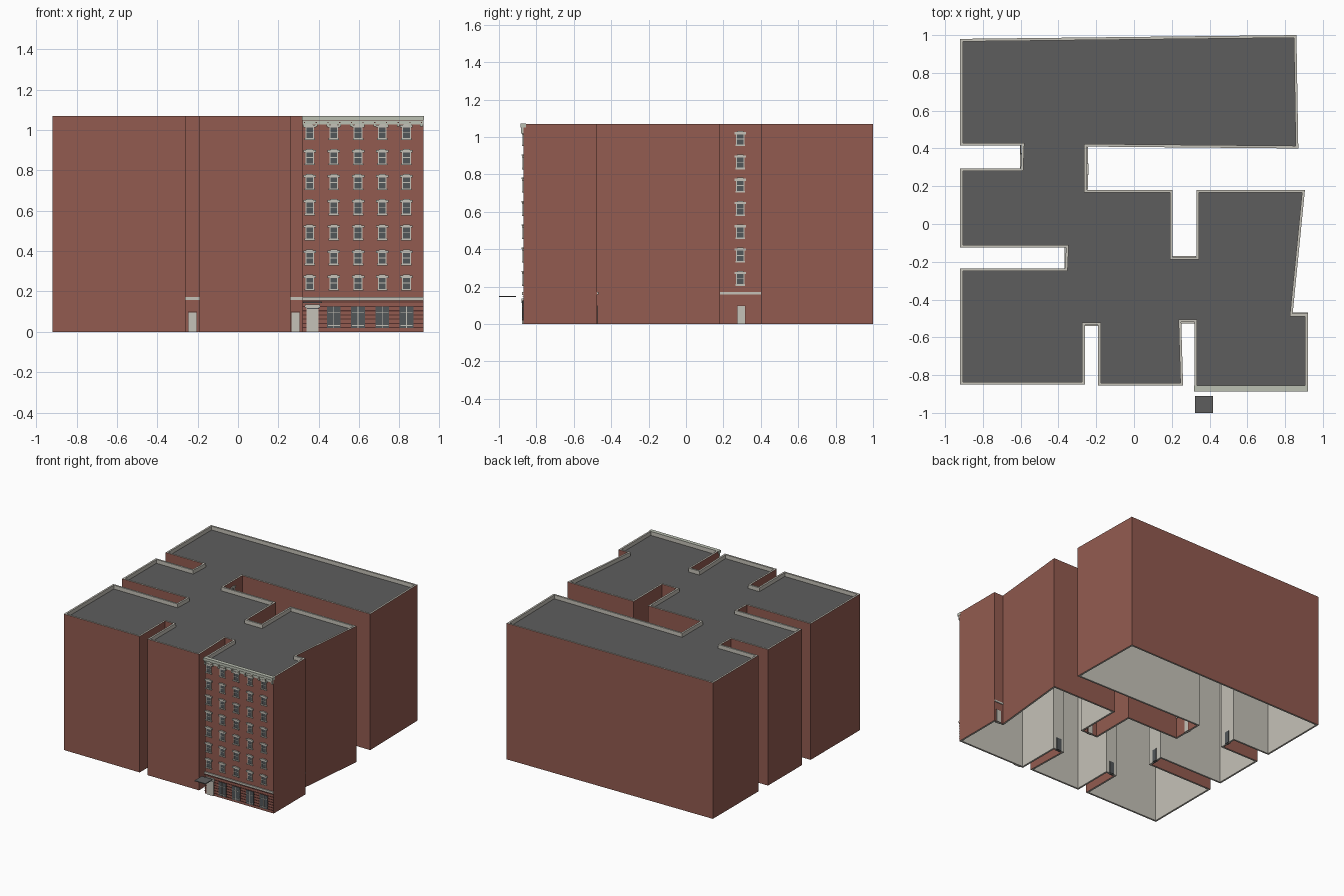
import bpy, bmesh
from math import radians
from mathutils import Matrix, Vector

cube = bpy.data.objects.get("Cube")
if cube:
    bpy.data.objects.remove(cube, do_unlink=True)


def material(name, r, g, b):
    m = bpy.data.materials.new(name)
    m.use_nodes = True
    m.diffuse_color = (r, g, b, 1)
    m.node_tree.nodes["Principled BSDF"].inputs["Base Color"].default_value = (r, g, b, 1)
    return m


BRICK = material("red brick", .29, .105, .08)
JOINT = material("dark brick joint", .09, .03, .025)
STONE = material("pale stone", .56, .54, .48)
CORNICE = material("pale green trim", .5, .53, .45)
ROOF = material("roof grey", .11, .11, .11)
GLASS = material("dark glass", .085, .095, .1)

HEIGHT, ROOF_Z, WALL = 1.07, 1.04, .014


def add_object(name, bm, mats):
    me = bpy.data.meshes.new(name)
    bm.to_mesh(me)
    bm.free()
    for m in mats:
        me.materials.append(m)
    ob = bpy.data.objects.new(name, me)
    bpy.context.collection.objects.link(ob)
    return ob


class Part:
    """Boxes of one colour, gathered in one object."""

    def __init__(self, name, mat):
        self.name, self.mat, self.bm = name, mat, bmesh.new()

    def box(self, frame, x, z0, z1, width, out, back=0.0):
        # local -y points out of the wall
        place = frame @ Matrix.Translation((x, (back - out) / 2, (z0 + z1) / 2))
        size = Matrix.Diagonal((width, out + back, z1 - z0, 1))
        bmesh.ops.create_cube(self.bm, size=1, matrix=place @ size)

    def finish(self):
        return add_object(self.name, self.bm, [self.mat])


def wall_frame(x, y, angle):
    return Matrix.Translation((x, y, 0)) @ Matrix.Rotation(radians(angle), 4, 'Z')


# Footprint, clockwise
outline = [Vector(p) for p in (
    (-.92, .98), (.86, 1), (.87, .4), (-.25, .41), (-.25, .18), (.205, .18),
    (.205, -.175), (.33, -.175), (.33, .18), (.905, .18), (.84, -.475), (.92, -.475),
    (.92, -.87), (.32, -.87), (.32, -.52), (.25, -.52), (.26, -.855), (-.19, -.855),
    (-.19, -.535), (-.26, -.535), (-.26, -.85), (-.92, -.85), (-.92, -.235),
    (-.365, -.235), (-.36, -.125), (-.92, -.125), (-.92, .295), (-.6, .295),
    (-.595, .415), (-.92, .415))]


def inset(points, d):
    result = []
    for i, p in enumerate(points):
        a = (p - points[i - 1]).normalized()
        b = (points[(i + 1) % len(points)] - p).normalized()
        na, nb = Vector((a.y, -a.x)), Vector((b.y, -b.x))
        result.append(p + (na + nb) * d / (1 + na.dot(nb)))
    return result


inner = inset(outline, WALL)

# Hollow walls: brick outside, pale inside and on the parapet top
bm = bmesh.new()
loops = [[bm.verts.new((p.x, p.y, z)) for p in pts]
         for pts, z in ((outline, 0), (outline, HEIGHT), (inner, HEIGHT), (inner, 0))]
for k in range(4):
    low, high = loops[k], loops[(k + 1) % 4]
    for i in range(len(outline)):
        j = (i + 1) % len(outline)
        f = bm.faces.new((low[i], low[j], high[j], high[i]))
        f.material_index = 0 if k == 0 else 1
bmesh.ops.recalc_face_normals(bm, faces=bm.faces)
add_object("walls", bm, [BRICK, STONE])

# Roof deck with pale ceiling below
for name, z, mat in (("roof_deck", ROOF_Z, ROOF), ("ceiling", ROOF_Z - .01, STONE)):
    bm = bmesh.new()
    face = bm.faces.new([bm.verts.new((p.x, p.y, z)) for p in inner])
    face.normal_update()
    if (face.normal.z > 0) != (name == "roof_deck"):
        face.normal_flip()
    add_object(name, bm, [mat])

glass = Part("window_glass", GLASS)
trim = Part("window_trim", STONE)
rows = [.243 + .1245 * i for i in range(7)]


def window(frame, x, z):
    glass.box(frame, x, z - .03, z + .028, .036, .002)
    for side in (-1, 1):
        trim.box(frame, x + side * .019, z - .03, z + .028, .005, .005)
    trim.box(frame, x, z - .003, z + .001, .036, .004)
    trim.box(frame, x, z + .024, z + .036, .062, .008)
    trim.box(frame, x, z + .034, z + .041, .034, .01)
    trim.box(frame, x, z - .039, z - .03, .052, .008)


# Upper windows of the street front and the courtyard
front = wall_frame(0, -.87, 0)
columns = [.355 + .12 * i for i in range(5)]
for z in rows:
    for x in columns:
        window(front, x, z)
    window(wall_frame(-.25, .29, 90), 0, z)

# Service doors and stone bands at the end of each light well
doors = Part("service_doors", STONE)
door_backs = Part("door_backs", GLASS)
door_edges = Part("door_edges", JOINT)
bands = Part("stone_bands", STONE)
for x, y, angle, span in ((-.225, -.535, 0, .07), (.285, -.52, 0, .07), (-.25, .295, 90, .225),
                          (.267, -.175, 180, .125), (.88, -.475, 180, .08),
                          (-.597, .355, -90, .12), (-.362, -.18, -90, .11)):
    frame = wall_frame(x, y, angle)
    door_edges.box(frame, 0, 0, .1, .046, .003)
    doors.box(frame, 0, 0, .097, .04, .005)
    bands.box(frame, 0, .158, .172, span, .006)
    door_backs.box(frame, 0, 0, .097, .04, 0, WALL + .004)
bands.box(front, .62, .156, .172, .6, .008)

# Ground floor: brick courses, shop windows, entrance
courses = Part("brick_courses", JOINT)
for i in range(6):
    z = .018 + .021 * i
    courses.box(front, .62, z, z + .006, .6, .002)
courses.box(front, .62, .146, .15, .6, .003)
shop = Part("shop_windows", GLASS)
bars = Part("shop_window_bars", STONE)
for x in columns[1:]:
    shop.box(front, x, .018, .125, .068, .005)
    bars.box(front, x, .018, .125, .004, .007)
    bars.box(front, x, .094, .097, .06, .007)
    bars.box(front, x, .03, .033, .06, .007)
entrance = Part("entrance_door", STONE)
entrance.box(front, .37, 0, .118, .06, .007)
entrance.box(front, .37, .118, .136, .074, .009)
shop.box(front, .37, .112, .118, .056, .009)

# Canopy slab standing clear of the entrance
canopy = Part("canopy", ROOF)
canopy.box(wall_frame(.37, -.91, 0), 0, .144, .15, .095, .09)

# Cornice with brackets
cornice = Part("cornice", CORNICE)
cornice.box(front, .62, 1.028, 1.05, .6, .007)
cornice.box(front, .62, 1.05, HEIGHT + .001, .604, .016, WALL)
dots = Part("cornice_joints", JOINT)
dots.box(front, .62, 1.047, 1.05, .6, .009)
for i in range(11):
    x = .33 + .058 * i
    cornice.box(front, x, 1.018, 1.047, .014, .012)
    dots.box(front, x, 1.035, 1.04, .006, .013)

for part in (glass, trim, doors, door_backs, door_edges, bands, courses, shop, bars,
             entrance, canopy, cornice, dots):
    part.finish()
